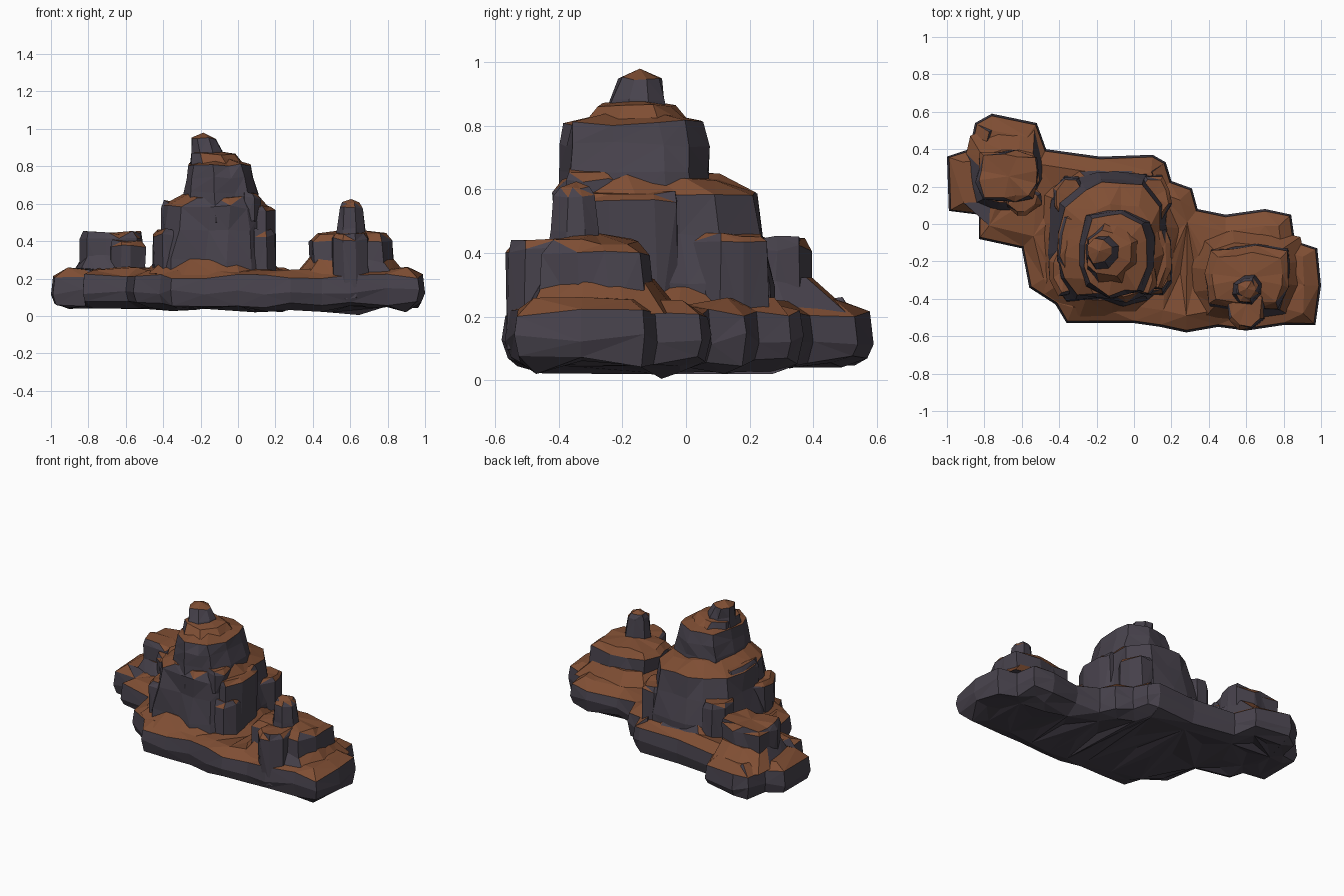
import bpy, bmesh, math, random
from mathutils import Vector

cube = bpy.data.objects.get("Cube")
if cube:
    bpy.data.objects.remove(cube, do_unlink=True)
random.seed(11)


def material(name, rgb):
    m = bpy.data.materials.new(name)
    m.use_nodes = True
    m.diffuse_color = (*rgb, 1)
    m.node_tree.nodes["Principled BSDF"].inputs["Base Color"].default_value = (*rgb, 1)
    return m


STONE = material("grey stone", (0.064, 0.055, 0.073))
SOIL = material("brown soil", (0.215, 0.077, 0.034))


def jit(a):
    return random.uniform(-a, a)


def loft(name, rings, top=None, lumps=0):
    """Skin closed rings of points; upward faces become soil."""
    bm = bmesh.new()
    loops = [[bm.verts.new(p) for p in ring] for ring in rings]
    n = len(loops[0])
    for a, b in zip(loops, loops[1:]):
        for i in range(n):
            j = (i + 1) % n
            bm.faces.new((a[i], a[j], b[j], b[i]))
    caps = [bm.faces.new(loops[0][::-1])]
    if top:
        peak = bm.verts.new(top)
        for i in range(n):
            bm.faces.new((loops[-1][i], loops[-1][(i + 1) % n], peak))
    else:
        caps.append(bm.faces.new(loops[-1]))
    if lumps:
        # Break the wide flat caps into uneven ground
        flat = bmesh.ops.triangulate(bm, faces=caps)["faces"]
        big = [f for f in flat if f.calc_area() > 0.012]
        for v in bmesh.ops.poke(bm, faces=big)["verts"]:
            v.co.z += jit(lumps)
    bmesh.ops.triangulate(bm, faces=bm.faces[:])
    bmesh.ops.recalc_face_normals(bm, faces=bm.faces[:])
    for f in bm.faces:
        f.normal_update()
        f.material_index = int(f.normal.z > 0.55)
    mesh = bpy.data.meshes.new(name)
    bm.to_mesh(mesh)
    bm.free()
    mesh.materials.append(STONE)
    mesh.materials.append(SOIL)
    obj = bpy.data.objects.new(name, mesh)
    bpy.context.collection.objects.link(obj)


def rock(name, levels, n=12, rough=0.01, peak=0.02, square=4):
    """Angular column; each level is (z, x0, x1, y0, y1)."""
    unit = []
    for i in range(n):
        t = math.tau * (i + 0.5 + jit(0.2)) / n
        c, s = math.cos(t), math.sin(t)
        r = (abs(c) ** square + abs(s) ** square) ** (-1 / square) * random.uniform(0.91, 1)
        unit.append((c * r, s * r))
    mx = max(abs(p[0]) for p in unit)
    my = max(abs(p[1]) for p in unit)
    rings = []
    for z, x0, x1, y0, y1 in levels:
        rings.append([((x0 + x1) / 2 + u / mx * (x1 - x0) / 2 + jit(rough),
                       (y0 + y1) / 2 + v / my * (y1 - y0) / 2 + jit(rough),
                       z + jit(rough)) for u, v in unit])
    z, x0, x1, y0, y1 = levels[-1]
    loft(name, rings, ((x0 + x1) / 2, (y0 + y1) / 2, z + peak))


def block(name, x0, x1, y0, y1, z, n=8, low=0.15):
    """Simple boulder with a slightly bevelled top."""
    d = 0.02
    rock(name, [(low, x0, x1, y0, y1),
                (z - 0.03, x0, x1, y0, y1),
                (z, x0 + d, x1 - d, y0 + d, y1 - d)], n, 0.01, 0.0, 7)


# Base plateau
outline = [Vector(p) for p in (
    (-1, .36), (-.99, .07), (-.83, .05), (-.83, -.08), (-.6, -.13), (-.56, -.34),
    (-.42, -.43), (-.36, -.53), (-.18, -.53), (0, -.53), (.14, -.55), (.28, -.58),
    (.45, -.55), (.6, -.57), (.8, -.54), (.97, -.54), (1, -.33), (.98, -.13),
    (.86, -.09), (.84, .05), (.7, .08), (.49, .05), (.34, .08), (.31, .19),
    (.2, .23), (.17, .33), (.1, .37), (-.18, .36), (-.47, .4), (-.52, .54),
    (-.76, .59), (-.85, .54), (-.88, .4))]


def inset(amount, z, rough):
    ring = []
    for i, p in enumerate(outline):
        t = (outline[(i + 1) % len(outline)] - outline[i - 1]).normalized()
        q = p + Vector((-t.y, t.x)) * amount
        ring.append((q.x, q.y, z + jit(rough)))
    return ring


loft("base_plateau", [inset(.1, .04, .022), inset(.02, .06, .018), inset(0, .13, .02),
                      inset(.012, .21, .015), inset(.09, .25, .012)], lumps=.03)

# Central mass and its stepped summit
rock("central_skirt", [
    (.22, -.53, .25, -.49, .31), (.3, -.44, .17, -.41, .25)], 14, 0.008, 0, 3)
rock("central_mass", [
    (.18, -.47, .2, -.44, .28), (.3, -.46, .19, -.43, .27),
    (.45, -.42, .17, -.42, .25), (.58, -.40, .16, -.41, .22),
    (.64, -.29, .1, -.39, .11)], 16, 0.012, 0.02)
rock("upper_tower", [
    (.5, -.31, .13, -.4, .1), (.66, -.29, .11, -.395, .08),
    (.74, -.28, .08, -.39, .07), (.81, -.265, .065, -.38, .05)], 12, 0.01, 0.05)
rock("summit_shoulder", [
    (.78, -.26, .055, -.35, .03), (.865, -.25, -.02, -.27, -.04)], 8, 0.01, 0.02)
rock("summit", [
    (.78, -.26, -.06, -.27, -.05), (.88, -.25, -.08, -.24, -.065),
    (.95, -.25, -.12, -.21, -.08)], 8, 0.006, 0.03)

# Buttresses and ledges around the central mass
block("front_right_ledge", -.45, -.29, -.38, -.1, .46)
block("right_pillar", -.41, -.28, -.26, .05, .61)
block("front_left_pillar", .04, .195, -.35, -.02, .59)
block("front_left_ledge", .04, .2, -.38, -.15, .46)
block("back_left_ledge", .0, .2, .02, .265, .46)
block("back_right_ledge", -.43, -.25, .02, .26, .46)
block("shoulder_step", 0, .12, -.38, -.2, .66, 8, .5)

# Left outcrop with a narrow spire
rock("left_outcrop_skirt", [
    (.21, .29, .93, -.53, -.02), (.32, .39, .82, -.46, -.1)], 12, 0.008, 0)
rock("left_outcrop", [
    (.2, .38, .84, -.47, -.1), (.40, .385, .825, -.46, -.12),
    (.435, .42, .79, -.42, -.16)], 12, 0.01, 0.03, 7)
block("left_front_buttress", .5, .7, -.565, -.3, .44, 8, .1)
rock("left_spire", [
    (.35, .52, .69, -.44, -.26), (.47, .53, .68, -.42, -.27),
    (.58, .54, .67, -.415, -.28), (.605, .56, .65, -.39, -.3)], 8, 0.006, 0.02)

# Right rear outcrop
rock("right_outcrop_skirt", [
    (.21, -.9, -.48, .05, .53), (.32, -.83, -.51, .11, .4)], 12, 0.008, 0)
block("right_outcrop", -.84, -.5, .12, .39, .445, 12)
block("right_outcrop_step", -.69, -.5, .05, .22, .4)
